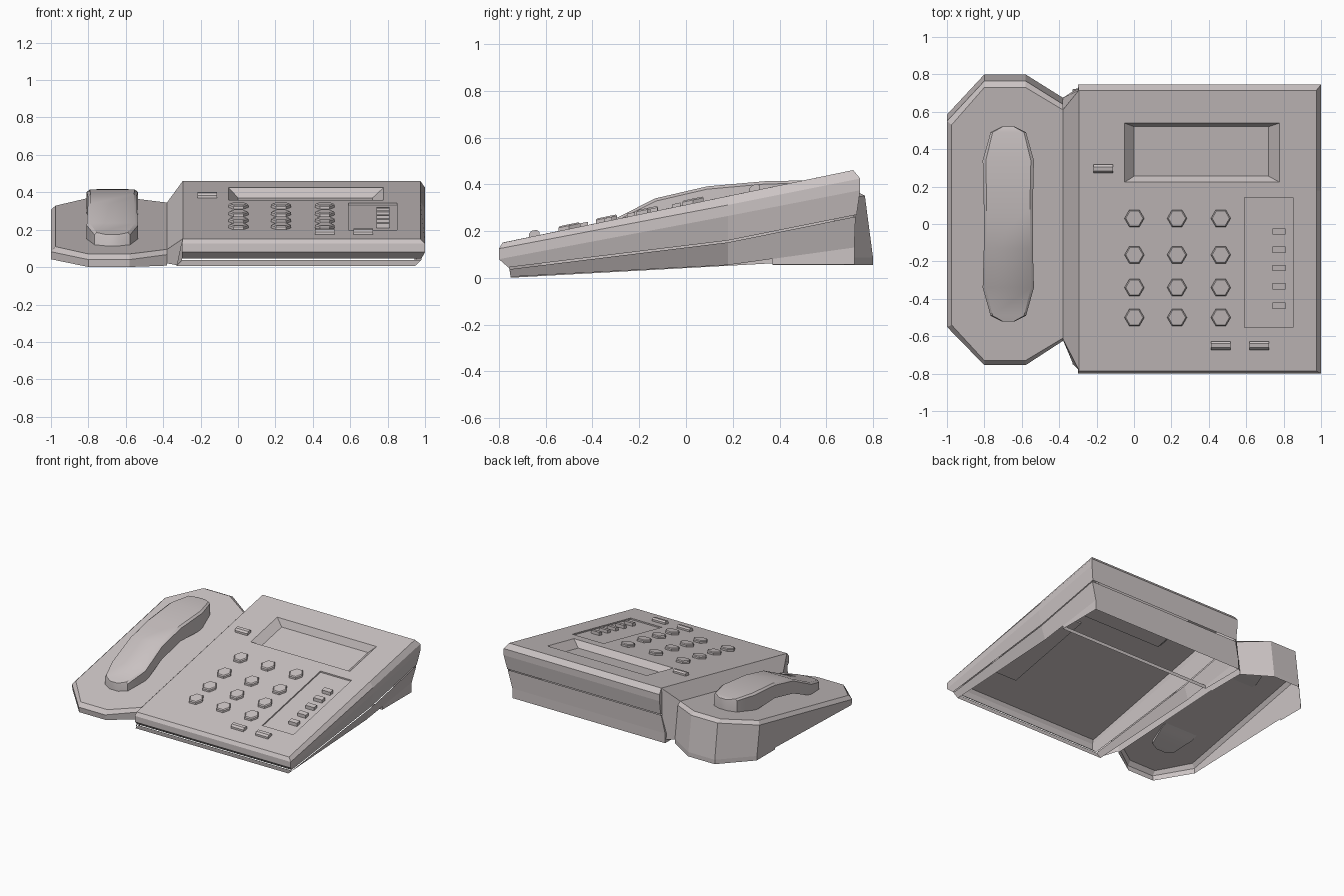
import bpy, bmesh
from math import cos, sin, pi

if "Cube" in bpy.data.objects:
    bpy.data.objects.remove(bpy.data.objects["Cube"])

mat = bpy.data.materials.new("warm_grey_plastic")
mat.diffuse_color = (0.60, 0.55, 0.55, 1)
mat.use_nodes = True
mat.node_tree.nodes["Principled BSDF"].inputs["Base Color"].default_value = mat.diffuse_color


def loft(name, rings, first=True, last=True, closed=True):
    """Skin a stack of rings; caps are ladders of quads between ring halves."""
    bm = bmesh.new()
    vs = [[bm.verts.new(p) for p in r] for r in rings]
    n = len(rings[0])
    for a, b in zip(vs, vs[1:]):
        for i in range(n if closed else n - 1):
            j = (i + 1) % n
            bm.faces.new((a[i], a[j], b[j], b[i]))
    for cap in [vs[0]] * first + [vs[-1]] * last:
        for i in range(n // 2 - 1):
            bm.faces.new((cap[i], cap[i + 1], cap[n - 2 - i], cap[n - 1 - i]))
    bmesh.ops.recalc_face_normals(bm, faces=bm.faces)
    me = bpy.data.meshes.new(name)
    bm.to_mesh(me)
    bm.free()
    me.materials.append(mat)
    ob = bpy.data.objects.new(name, me)
    bpy.context.collection.objects.link(ob)
    return ob


def deck(y):        # sloping top of the base
    return 0.313 + 0.207 * y


def cradle_z(y):    # sloping top of the cradle
    return 0.22 + 0.205 * y


def under(y):       # sloping underside
    return 0.042 + 0.055 * y


def shell_ring(l, r, f, b, zf, zm, zb, ym=0.18):
    return [(l, f, zf), (l, ym, zm), (l, b, zb), (r, b, zb), (r, ym, zm), (r, f, zf)]


def deck_rect(x, y, w, d, h):
    return [(x + i * w / 2, y + j * d / 2, deck(y + j * d / 2) + h)
            for i, j in ((-1, -1), (-1, 1), (1, 1), (1, -1))]


def cut(target, cutter):
    cutter.hide_render = True
    mod = target.modifiers.new("cut", 'BOOLEAN')
    mod.object, mod.operation, mod.solver = cutter, 'DIFFERENCE', 'EXACT'
    bpy.ops.object.select_all(action='DESELECT')
    bpy.context.view_layer.objects.active = target
    target.select_set(True)
    bpy.ops.object.modifier_apply(modifier=mod.name)
    bpy.data.objects.remove(cutter)


# Upper shell of the base
upper = loft("upper_shell", [
    shell_ring(-0.295, 0.975, -0.785, 0.715, deck(-0.785), deck(0.18), deck(0.715)),
    shell_ring(-0.30, 1.0, -0.80, 0.745, 0.125, 0.312, 0.425),
    shell_ring(-0.30, 1.0, -0.80, 0.745, 0.08, 0.265, 0.375),
    shell_ring(-0.30, 0.98, -0.76, 0.73, 0.045, 0.16, 0.27)])

# Display recess and shallow key panel
cut(upper, loft("display_cutter", [
    deck_rect(0.365, 0.38, 0.85, 0.326, 0.01),
    deck_rect(0.36, 0.388, 0.72, 0.265, -0.05)]))
cut(upper, loft("panel_cutter", [
    deck_rect(0.72, -0.207, 0.26, 0.695, 0.02),
    deck_rect(0.72, -0.207, 0.26, 0.695, -0.01)]))

# The housing is hollow: remove the closing faces below
bm = bmesh.new()
bm.from_mesh(upper.data)
bm.normal_update()
bmesh.ops.delete(bm, geom=[f for f in bm.faces if f.normal.z < -0.9], context='FACES')
bm.to_mesh(upper.data)
bm.free()

# Lower shell walls with the rear foot walls
loft("lower_shell", [
    shell_ring(-0.30, 0.98, -0.755, 0.725, 0.037, 0.152, 0.262),
    shell_ring(-0.33, 0.945, -0.75, 0.72, 0.005, 0.055, 0.13)], False, False)
loft("rear_foot", [
    [(-0.33, 0.37, a), (-0.33, 0.72, b), (0.945, 0.72, b), (0.945, 0.37, a)]
    for a, b in ((0.057, 0.057), (0.083, 0.13))], False, False)

# Sloped bridge between base and cradle (front, top and back faces)
loft("side_bridge", [
    [(-0.325, -0.75, 0.01), (-0.295, -0.78, 0.152), (-0.295, 0.715, 0.461), (-0.31, 0.72, 0.08)],
    [(-0.38, -0.62, 0.02), (-0.38, -0.615, 0.094), (-0.38, 0.61, 0.345), (-0.38, 0.675, 0.08)]],
    False, False, closed=False)


# Cradle: tapered octagon, open below
def octagon(l, f, fl, fr, bl, br, b, zfun):
    pts = [(-0.8, f), (l, fl), (l, bl), (-0.8, b),
           (-0.58, b), (-0.38, br), (-0.38, fr), (-0.58, f)]
    return [(x, y, zfun(x, y)) for x, y in pts]


def cradle_under(x, y):
    return under(y) + (0.03 if x < -0.9 and y < 0 else 0)


loft("cradle", [
    octagon(-0.975, -0.73, -0.54, -0.61, 0.53, 0.61, 0.73, lambda x, y: cradle_z(y)),
    octagon(-1.0, -0.755, -0.55, -0.625, 0.55, 0.64, 0.765, lambda x, y: cradle_z(y) - 0.025),
    octagon(-1.0, -0.75, -0.545, -0.62, 0.585, 0.675, 0.80, cradle_under)], last=False)
foot = [(-1.0, 0.37), (-1.0, 0.585), (-0.8, 0.80), (-0.58, 0.80), (-0.38, 0.675), (-0.38, 0.37)]
loft("cradle_foot", [[(x, y, z) for x, y in foot] for z in (0.055, 0.088)],
     False, False, closed=False)

# Arched handset: y, half width, underside and top heights above the cradle
stations = [(-0.52, 0.035, -0.025, 0.06), (-0.49, 0.095, -0.025, 0.065),
            (-0.34, 0.137, -0.01, 0.085), (-0.13, 0.131, 0.04, 0.147),
            (0.09, 0.131, 0.045, 0.153), (0.34, 0.137, -0.01, 0.124),
            (0.49, 0.095, -0.01, 0.096), (0.52, 0.035, -0.01, 0.082)]
rings = []
for y, w, b, t in stations:
    c = w * 0.12
    sect = [(-w, b), (-w, t - 0.012), (-w + c, t), (w - c, t), (w, t - 0.012), (w, b)]
    rings.append([(-0.672 + x, y, cradle_z(y) + h) for x, h in sect])
handset = loft("handset", rings)
bpy.ops.object.select_all(action='DESELECT')
bpy.context.view_layer.objects.active = handset
handset.select_set(True)
bpy.ops.object.shade_smooth_by_angle(angle=0.6)


# Hexagonal number keys
def hex_ring(x, y, r, h):
    pts = [(x + r * cos(k * pi / 3), y + r * sin(k * pi / 3)) for k in range(6)]
    return [(px, py, deck(py) + h) for px, py in pts]


for row, y in enumerate((0.03, -0.165, -0.34, -0.50)):
    for col, x in enumerate((0.002, 0.23, 0.464)):
        loft(f"number_key_{row}_{col}", [hex_ring(x, y, r, h) for r, h in
                                         ((0.053, 0.0), (0.053, 0.014), (0.046, 0.02))])

# Ridged function buttons
for i, (x, y) in enumerate(((-0.165, 0.295), (0.464, -0.65), (0.669, -0.65))):
    loft(f"function_button_{i}", [deck_rect(x, y, 0.105, d, h) for d, h in
                                  ((0.045, 0.0), (0.045, 0.014), (0.022, 0.025))])

# Small keys in the side panel
for i, y in enumerate((-0.04, -0.138, -0.235, -0.333, -0.437)):
    loft(f"panel_key_{i}", [deck_rect(0.775, y, 0.07, 0.034, h) for h in (-0.01, 0.014)])
